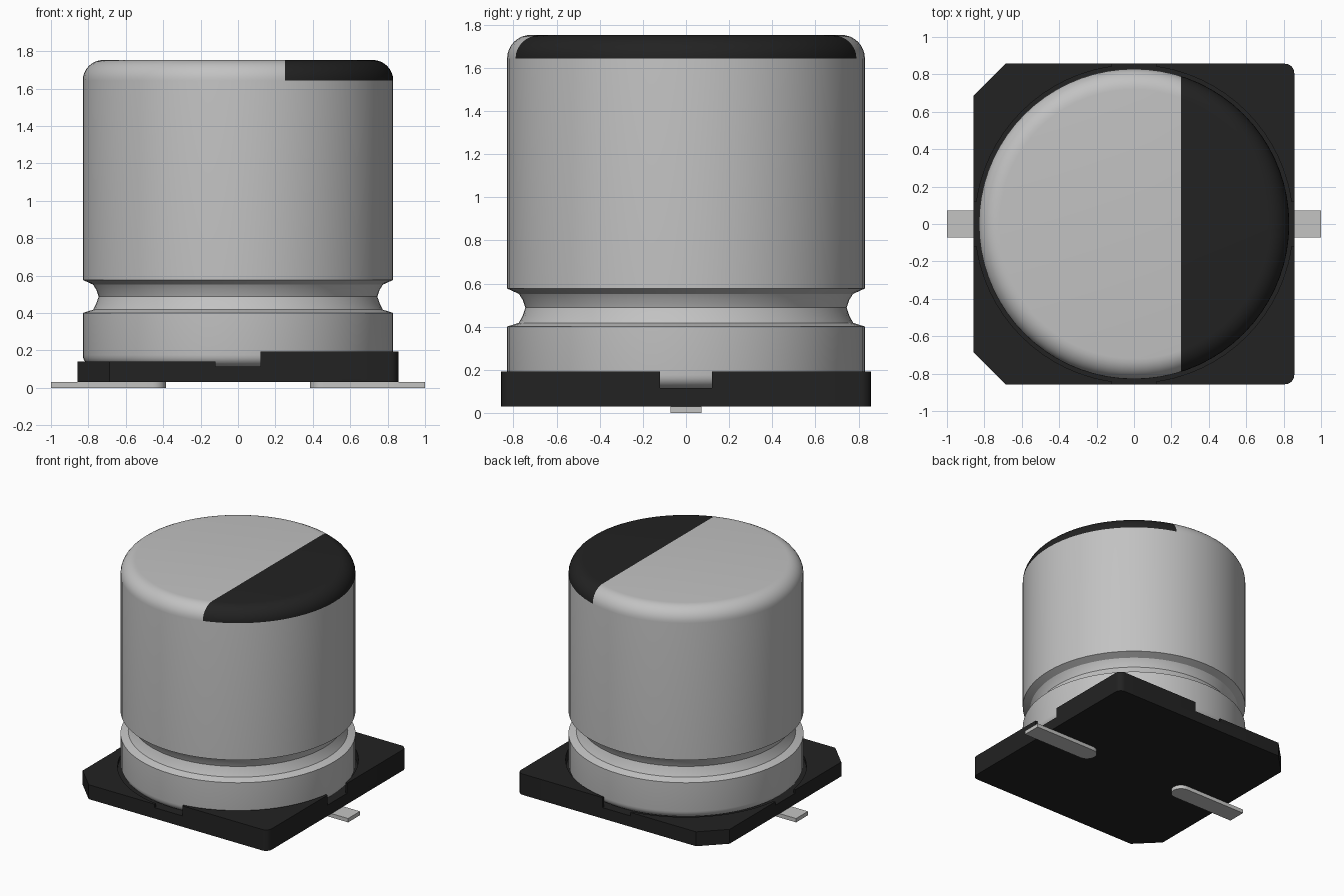
import bpy, bmesh, math
from mathutils import Vector

if "Cube" in bpy.data.objects:
    bpy.data.objects.remove(bpy.data.objects["Cube"])


def material(name, rgb):
    m = bpy.data.materials.new(name)
    m.diffuse_color = (*rgb, 1)
    m.use_nodes = True
    m.node_tree.nodes["Principled BSDF"].inputs["Base Color"].default_value = m.diffuse_color
    return m


SILVER = material("aluminium", (0.54, 0.54, 0.54))
BLACK = material("black plastic", (0.016, 0.016, 0.016))
TIN = material("lead metal", (0.55, 0.55, 0.54))


def finish(bm, name, *mats):
    bmesh.ops.recalc_face_normals(bm, faces=bm.faces)
    mesh = bpy.data.meshes.new(name)
    bm.to_mesh(mesh)
    bm.free()
    for m in mats:
        mesh.materials.append(m)
    ob = bpy.data.objects.new(name, mesh)
    bpy.context.collection.objects.link(ob)
    return ob


def activate(ob):
    bpy.ops.object.select_all(action='DESELECT')
    ob.select_set(True)
    bpy.context.view_layer.objects.active = ob


def smooth(ob, angle=32):
    activate(ob)
    bpy.ops.object.shade_smooth_by_angle(angle=math.radians(angle))


def prism(name, outline, z0, z1, mat):
    bm = bmesh.new()
    face = bm.faces.new([bm.verts.new((x, y, z0)) for x, y in outline])
    top = bmesh.ops.extrude_face_region(bm, geom=[face])["geom"]
    bmesh.ops.translate(bm, vec=(0, 0, z1 - z0),
                        verts=[v for v in top if isinstance(v, bmesh.types.BMVert)])
    return finish(bm, name, mat)


def arc(cx, cy, r, a0, a1, n):
    return [(cx + r * math.cos(math.radians(a0 + (a1 - a0) * i / n)),
             cy + r * math.sin(math.radians(a0 + (a1 - a0) * i / n))) for i in range(n + 1)]


def rect(x0, x1, y0, y1):
    return [(x0, y0), (x1, y0), (x1, y1), (x0, y1)]


def cut(ob, cutter):
    mod = ob.modifiers.new("cut", 'BOOLEAN')
    mod.operation = 'DIFFERENCE'
    mod.solver = 'EXACT'
    mod.object = cutter
    cutter.hide_render = True
    activate(ob)
    bpy.ops.object.modifier_apply(modifier=mod.name)
    bpy.data.objects.remove(cutter, do_unlink=True)


# Base: square with two chamfered and two rounded corners
H, C, R = 0.857, 0.17, 0.05
outline = (arc(H - R, -H + R, R, -90, 0, 6) + arc(H - R, H - R, R, 0, 90, 6)
           + [(-H + C, H), (-H, H - C), (-H, -H + C), (-H + C, -H)])
base = prism("base", outline, 0.03, 0.193, BLACK)
# Lower left half, side notches, round seat for the can
cut(base, prism("step_cutter", rect(-1.2, 0, -1.2, 1.2), 0.142, 0.5, BLACK))
cut(base, prism("notch_cutter_y", rect(-0.12, 0.12, -1.3, 1.3), 0.115, 0.6, BLACK))
cut(base, prism("notch_cutter_x", rect(-1.3, 1.3, -0.12, 0.12), 0.115, 0.6, BLACK))
cut(base, prism("seat_cutter", arc(0, 0, 0.85, 0, 355, 71), 0.115, 0.7, BLACK))
smooth(base)

# Can: lathed profile with a crimped groove and rounded rims
profile = ([(0.775, 0.115)] + arc(0.77, 0.176, 0.06, -60, 0, 4)
           + [(0.83, 0.4), (0.775, 0.418), (0.758, 0.45), (0.745, 0.488),
              (0.758, 0.525), (0.775, 0.552), (0.83, 0.577)]
           + arc(0.72, 1.643, 0.11, 0, 90, 8))
SEG = 72
bm = bmesh.new()
rings = [[bm.verts.new((r * math.cos(2 * math.pi * i / SEG), r * math.sin(2 * math.pi * i / SEG), z))
          for i in range(SEG)] for r, z in profile]
for a, b in zip(rings, rings[1:]):
    for i in range(SEG):
        j = (i + 1) % SEG
        bm.faces.new((a[i], a[j], b[j], b[i]))
bm.faces.new(rings[0][::-1])
bm.faces.new(rings[-1])
# Polarity mark: the rounded top cut along a straight line
cap = [f for f in bm.faces if f.calc_center_median().z > 1.643]
geom = cap + list({e for f in cap for e in f.edges}) + list({v for f in cap for v in f.verts})
bmesh.ops.bisect_plane(bm, geom=geom, plane_co=Vector((0.25, 0, 0)), plane_no=Vector((1, 0, 0)))
for f in bm.faces:
    c = f.calc_center_median()
    f.material_index = int(c.z > 1.643 and c.x > 0.25)
smooth(finish(bm, "can", SILVER, BLACK))

# Leads: flat strips with rounded inner ends
for side, name in ((1, "right_lead"), (-1, "left_lead")):
    strip = [(1, -0.073), (1, 0.073)] + arc(0.458, 0, 0.073, 90, 270, 12)
    smooth(prism(name, [(side * x, y) for x, y in strip], 0, 0.03, TIN))
